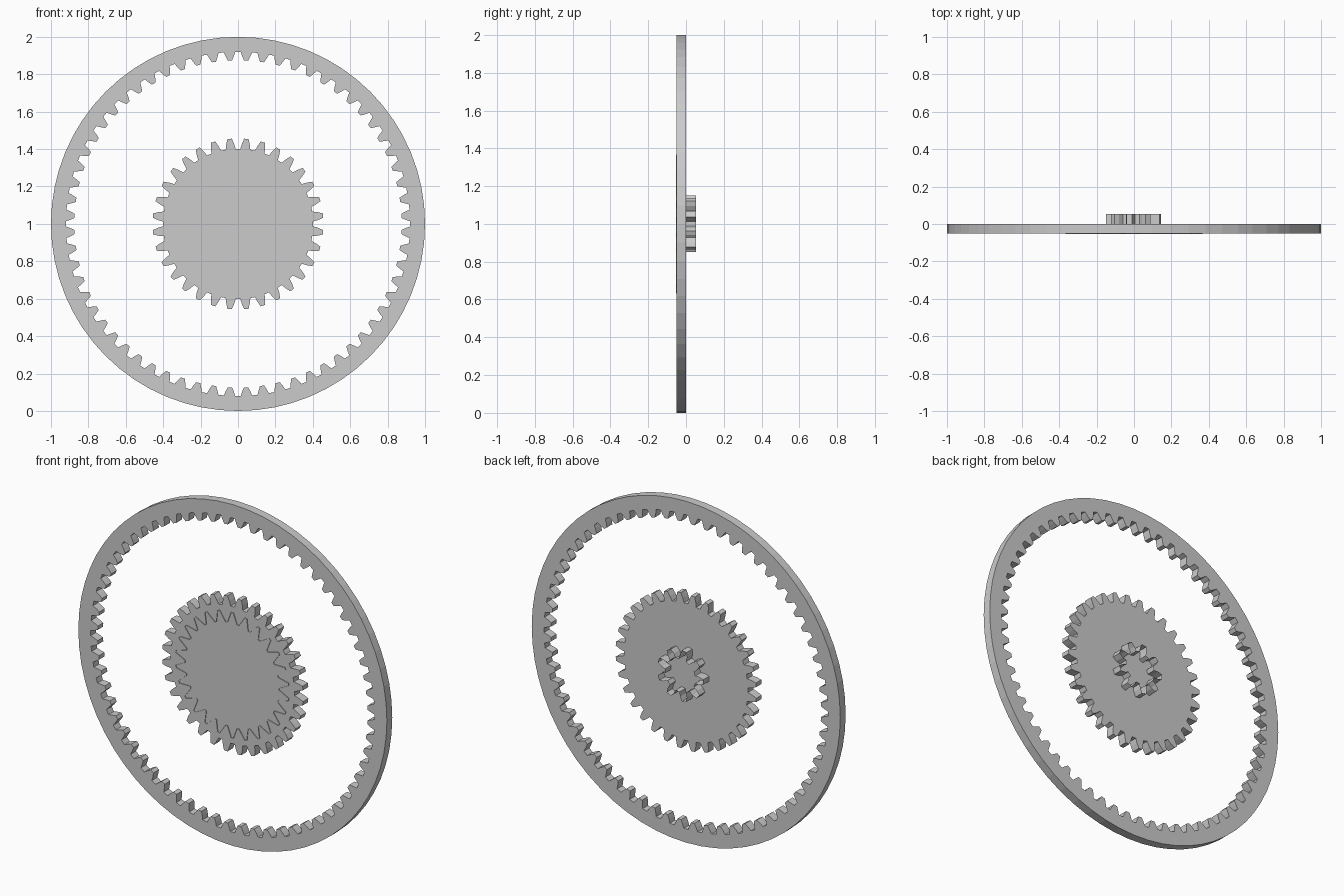
import bpy, bmesh
from math import cos, sin, pi

if "Cube" in bpy.data.objects:
    bpy.data.objects.remove(bpy.data.objects["Cube"])

CENTRE_Z = 1.0


def gear_outline(teeth, r_root, r_tip, widths=(0.34, 0.25, 0.13), phase=0.5):
    """Points of a toothed loop; widths are half-widths (in pitches) at root, middle and tip."""
    pitch = 2 * pi / teeth
    wr, wm, wt = widths
    r_mid = (r_root + r_tip) / 2
    shape = [(-wr, r_root), (-wm, r_mid), (-wt, r_tip),
             (wt, r_tip), (wm, r_mid), (wr, r_root)]
    return [(r * cos((i + phase + f) * pitch), r * sin((i + phase + f) * pitch))
            for i in range(teeth) for f, r in shape]


def circle_outline(r, n):
    return [(r * cos(2 * pi * i / n), r * sin(2 * pi * i / n)) for i in range(n)]


def extrude(name, loops, y0, y1, capped=True):
    """Extrude outlines along y; a second outline becomes a hole."""
    bm = bmesh.new()
    edges = []
    for pts in loops:
        vs = [bm.verts.new((x, y0, z + CENTRE_Z)) for x, z in pts]
        edges += [bm.edges.new((a, b)) for a, b in zip(vs, vs[1:] + vs[:1])]
    if capped:
        if len(loops) == 1:
            bm.faces.new(list(bm.verts))
        else:
            bmesh.ops.triangle_fill(bm, edges=edges, use_beauty=True)
        res = bmesh.ops.extrude_face_region(bm, geom=bm.faces[:], use_keep_orig=True)
    else:
        res = bmesh.ops.extrude_edge_only(bm, edges=edges)
    moved = [g for g in res["geom"] if isinstance(g, bmesh.types.BMVert)]
    bmesh.ops.translate(bm, verts=moved, vec=(0, y1 - y0, 0))
    bmesh.ops.recalc_face_normals(bm, faces=bm.faces[:])
    me = bpy.data.meshes.new(name)
    bm.to_mesh(me)
    bm.free()
    ob = bpy.data.objects.new(name, me)
    bpy.context.collection.objects.link(ob)
    return ob


# Large ring with inward teeth
extrude("ring_gear", [circle_outline(1.0, 64),
                      gear_outline(64, 0.92, 0.875)], -0.05, 0.0)

# Solid middle gear
extrude("middle_gear", [gear_outline(32, 0.402, 0.457)], -0.05, 0.0)

# Open toothed rim just proud of the front face
extrude("front_rim", [gear_outline(26, 0.305, 0.368, (0.42, 0.23, 0.08))],
        -0.054, -0.004, capped=False)

# Small open pinion on the back
extrude("back_pinion", [gear_outline(9, 0.098, 0.15, (0.32, 0.26, 0.14), phase=4.5)],
        0.0, 0.054, capped=False)
